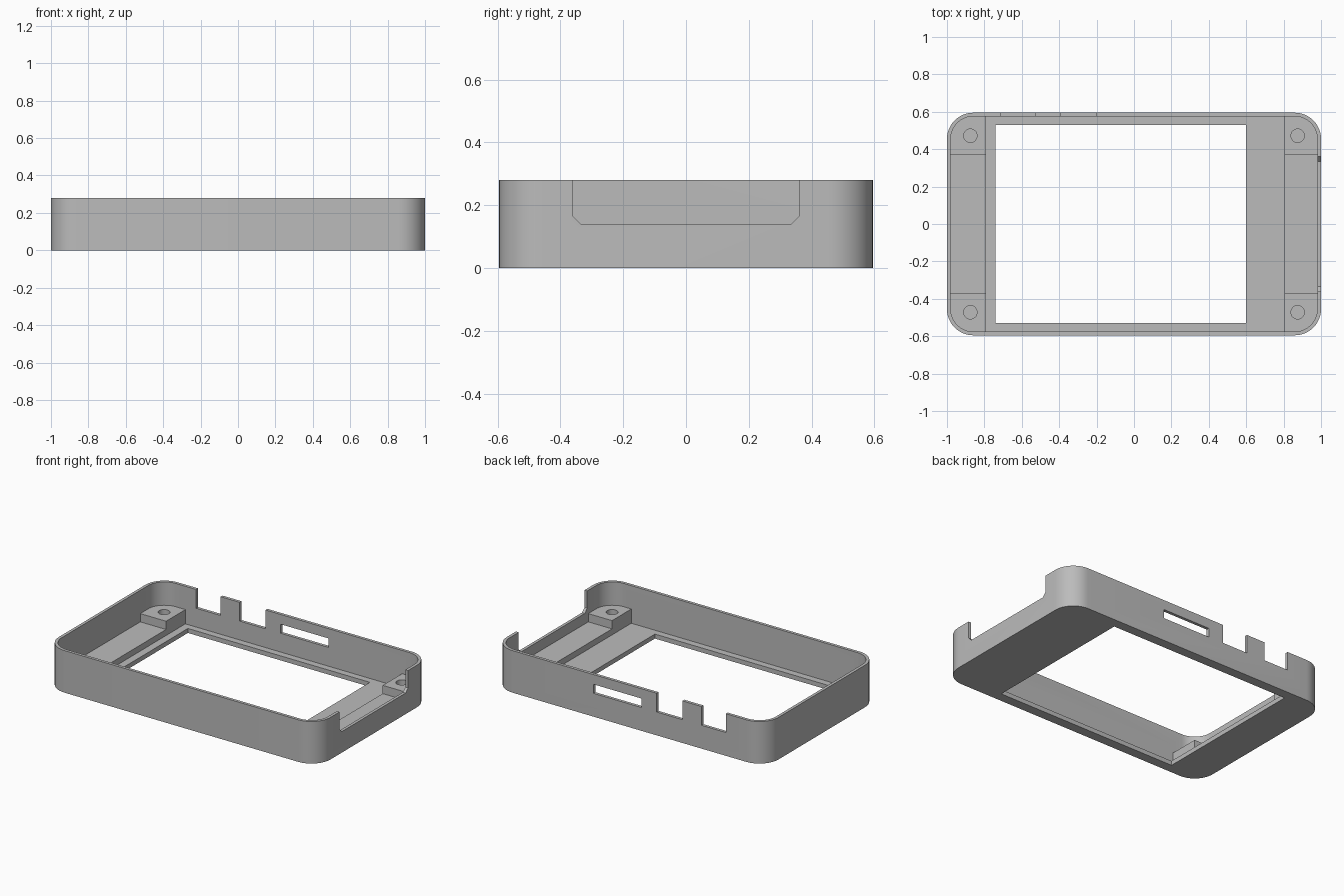
import bpy, bmesh, math

cube = bpy.data.objects.get("Cube")
if cube:
    bpy.data.objects.remove(cube, do_unlink=True)

W, D, H = 1.0, 0.595, 0.28      # half width, half depth, height
WALL, RADIUS = 0.02, 0.14
FLOOR, LEDGE, POST = 0.03, 0.07, 0.125
TOP = H + 0.1                   # cutters run past the rim

grey = bpy.data.materials.new("mid_grey")
grey.use_nodes = True
colour = (0.5, 0.5, 0.5, 1)
grey.diffuse_color = colour
grey.node_tree.nodes["Principled BSDF"].inputs["Base Color"].default_value = colour


def prism(name, outline, offset):
    """Extrude a closed 3D outline along an offset vector."""
    bm = bmesh.new()
    face = bm.faces.new([bm.verts.new(p) for p in outline])
    ext = bmesh.ops.extrude_face_region(bm, geom=[face])
    bmesh.ops.translate(bm, vec=offset,
                        verts=[g for g in ext["geom"] if isinstance(g, bmesh.types.BMVert)])
    bmesh.ops.recalc_face_normals(bm, faces=bm.faces)
    mesh = bpy.data.meshes.new(name)
    bm.to_mesh(mesh)
    bm.free()
    mesh.materials.append(grey)
    obj = bpy.data.objects.new(name, mesh)
    bpy.context.collection.objects.link(obj)
    return obj


def rounded(name, hx, hy, r, z0, z1, steps=12):
    """Upright block with rounded corners."""
    pts = []
    for i, (sx, sy) in enumerate([(1, 1), (-1, 1), (-1, -1), (1, -1)]):
        for k in range(steps + 1):
            a = math.pi / 2 * (i + k / steps)
            pts.append((sx * (hx - r) + r * math.cos(a),
                        sy * (hy - r) + r * math.sin(a), z0))
    return prism(name, pts, (0, 0, z1 - z0))


def box(name, x0, x1, y0, y1, z0, z1):
    return prism(name, [(x0, y0, z0), (x1, y0, z0), (x1, y1, z0), (x0, y1, z0)],
                 (0, 0, z1 - z0))


def disc(name, x, y, r, z0, z1, sides=32):
    ring = [2 * math.pi * k / sides for k in range(sides)]
    return prism(name, [(x + r * math.cos(a), y + r * math.sin(a), z0) for a in ring],
                 (0, 0, z1 - z0))


# Solid outer block
case = rounded("case_frame", W, D, RADIUS, 0, H)
ix, iy = W - WALL, D - WALL
cutters = [
    # Stepped interior: above the corner posts, above the ledges, above the floor
    rounded("cut_cavity", ix, iy, RADIUS - WALL, POST, TOP),
    box("cut_between_posts", -ix, ix, -0.372, 0.372, LEDGE, H - 0.1),
    box("cut_floor_area", -0.79, 0.805, -iy, iy, FLOOR, H - 0.1),
    # Screen window
    box("cut_window", -0.74, 0.6, -0.53, 0.53, -0.1, 0.1),
    # Two open notches and one slot in the back wall
    box("cut_notch_outer", -0.71, -0.53, D - 0.05, D + 0.1, 0.155, TOP),
    box("cut_notch_inner", -0.39, -0.2, D - 0.05, D + 0.1, 0.155, TOP),
    box("cut_slot", -0.09, 0.265, D - 0.05, D + 0.1, 0.155, 0.215),
]

# Wide side opening with chamfered lower corners
y, z, c = 0.36, 0.14, 0.025
profile = [(-y, TOP), (-y, z + c), (c - y, z), (y - c, z), (y, z + c), (y, TOP)]
cutters.append(prism("cut_side_opening", [(W - 0.05, p, q) for p, q in profile], (0.15, 0, 0)))

# Blind screw holes in the corner posts
for sx in (-1, 1):
    for sy in (-1, 1):
        cutters.append(disc("cut_screw_hole", sx * 0.875, sy * 0.472, 0.036, 0.04, 0.2))

# Carve the case
bpy.ops.object.select_all(action="DESELECT")
case.select_set(True)
bpy.context.view_layer.objects.active = case
for cutter in cutters:
    cutter.hide_render = True
    mod = case.modifiers.new(cutter.name, "BOOLEAN")
    mod.operation = "DIFFERENCE"
    mod.solver = "EXACT"
    mod.object = cutter
    bpy.ops.object.modifier_apply(modifier=mod.name)
for cutter in cutters:
    bpy.data.objects.remove(cutter, do_unlink=True)

bpy.ops.object.shade_smooth_by_angle(angle=math.radians(25))
